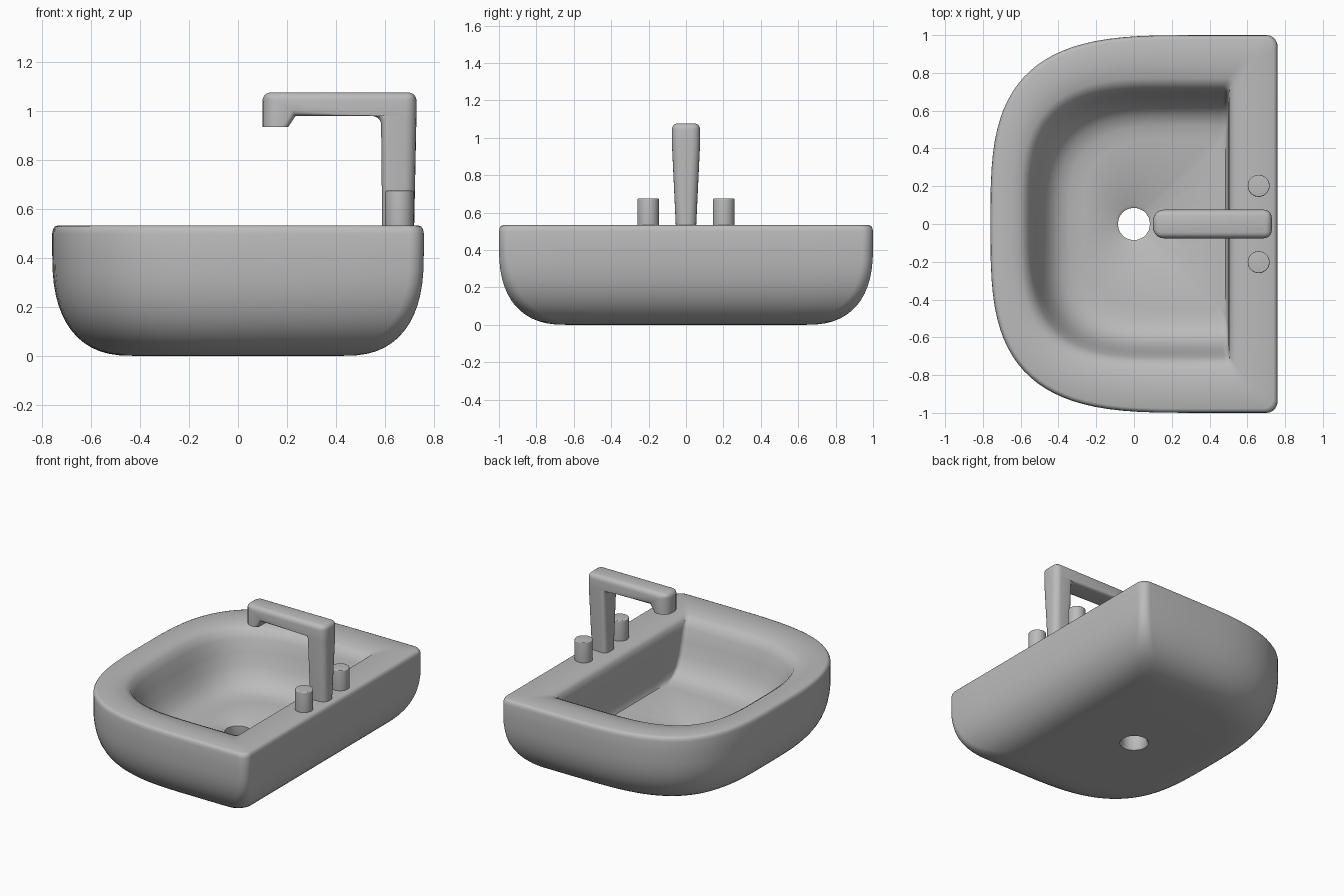
import bpy, bmesh, math

if "Cube" in bpy.data.objects:
    bpy.data.objects.remove(bpy.data.objects["Cube"])

grey = bpy.data.materials.new("plain_grey")
grey.diffuse_color = (0.5, 0.5, 0.5, 1)
grey.use_nodes = True
grey.node_tree.nodes["Principled BSDF"].inputs["Base Color"].default_value = grey.diffuse_color


def finish(name, bm, bevel=0.0, limit='WEIGHT', angle=40):
    bmesh.ops.recalc_face_normals(bm, faces=bm.faces)
    me = bpy.data.meshes.new(name)
    bm.to_mesh(me)
    bm.free()
    ob = bpy.data.objects.new(name, me)
    bpy.context.collection.objects.link(ob)
    me.materials.append(grey)
    bpy.ops.object.select_all(action='DESELECT')
    ob.select_set(True)
    bpy.context.view_layer.objects.active = ob
    if bevel:
        mod = ob.modifiers.new("bevel", 'BEVEL')
        mod.width = bevel
        mod.segments = 5
        mod.limit_method = limit
        mod.use_clamp_overlap = False
        bpy.ops.object.modifier_apply(modifier=mod.name)
    bpy.ops.object.shade_smooth_by_angle(angle=math.radians(angle))
    return ob


def d_ring(front, back, half, r, z, n=3.3):
    """D-shaped outline: superellipse front, straight back with corner radius r."""
    cx = back - 0.41 * (back - front) / 1.52
    a = cx - front
    half_pts = []
    for i in range(25):                       # front centre to widest point
        t = math.pi / 2 * i / 24
        half_pts.append((cx - a * math.cos(t) ** (2 / n), half * math.sin(t) ** (2 / n)))
    for i in range(9):                        # rounded back corner
        t = math.pi / 2 * (1 - i / 8)
        half_pts.append((back - r + r * math.cos(t), half - r + r * math.sin(t)))
    for k in (0.7, 0.35, 0):                  # straight back
        half_pts.append((back, (half - r) * k))
    pts = half_pts + [(x, -y) for x, y in half_pts[-2:0:-1]]
    return [(x, y, z) for x, y in pts]


def circle_ring(r, z):
    out = []
    for x, y, _ in d_ring(-0.76, 0.76, 1, 0.06, 0):
        d = math.hypot(x, y)
        out.append((r * x / d, r * y / d, z))
    return out


# Basin: one closed loft from the drain underside, up the outside and down the bowl
rings = [circle_ring(0.085, 0.015), circle_ring(0.095, 0)]
for i in range(15):
    t = math.pi / 2 * i / 14
    d = 0.33 * (1 - math.sin(t) ** 0.8)
    z = 0.42 * (1 - math.cos(t) ** 0.8)
    rings.append(d_ring(-0.76 + d, 0.76 - d, 1 - 1.1 * d, 0.06 + 0.3 * d, z))
rings += [d_ring(-0.76 + d, 0.76 - d, 1 - d, 0.06, z)
          for d, z in ((0, 0.5), (0.003, 0.516), (0.01, 0.528), (0.022, 0.533))]
bowl = [(-0.65, 0.59, 0.85, 0.530), (-0.60, 0.53, 0.77, 0.520), (-0.57, 0.507, 0.73, 0.500),
        (-0.545, 0.503, 0.705, 0.45), (-0.52, 0.50, 0.68, 0.37), (-0.49, 0.50, 0.655, 0.28),
        (-0.45, 0.498, 0.62, 0.21), (-0.40, 0.495, 0.575, 0.165), (-0.34, 0.485, 0.52, 0.145),
        (-0.27, 0.45, 0.45, 0.138)]
rings += [d_ring(f, b, h, 0.03, z) for f, b, h, z in bowl]
rings += [circle_ring(0.10, 0.127), circle_ring(0.085, 0.118)]

bm = bmesh.new()
vr = [[bm.verts.new(p) for p in ring] for ring in rings]
count = len(vr[0])
for k in range(len(vr)):
    a, b = vr[k], vr[(k + 1) % len(vr)]
    for i in range(count):
        j = (i + 1) % count
        bm.faces.new((a[i], a[j], b[j], b[i]))
finish("basin", bm, angle=45)

# Faucet: side profile given width, with a tapering column and rounded edges
prof = [(0.10, 0.935), (0.205, 0.935), (0.235, 0.98), (0.585, 0.98),
        (0.59, 0.50), (0.72, 0.50), (0.73, 0.98), (0.73, 1.077), (0.10, 1.077)]
bm = bmesh.new()
sides = []
for s in (1, -1):
    vs = [bm.verts.new((x, s * (0.053 if z == 0.5 else 0.076), z)) for x, z in prof]
    bm.faces.new([vs[i] for i in (0, 1, 2, 3, 6, 7, 8)])
    bm.faces.new(vs[3:7])
    sides.append(vs)
for i in range(len(prof)):
    j = (i + 1) % len(prof)
    bm.faces.new((sides[0][i], sides[0][j], sides[1][j], sides[1][i]))
weight = bm.edges.layers.float.new("bevel_weight_edge")
rim = {1: .4, 2: .4, 3: .5, 5: .75, 6: .75, 7: .55, 8: 1}
for vs in sides:
    for i, w in rim.items():
        bm.edges.get((vs[i], vs[(i + 1) % len(prof)]))[weight] = w
for i in (3, 7, 8):                           # inner bend and top ends
    bm.edges.get((sides[0][i], sides[1][i]))[weight] = 0.55
finish("faucet", bm, bevel=0.06)

# Tap handles
for name, y in (("left_handle", 0.202), ("right_handle", -0.202)):
    bm = bmesh.new()
    bmesh.ops.create_cone(bm, cap_ends=True, segments=40, radius1=0.058, radius2=0.058, depth=0.175)
    bmesh.ops.translate(bm, verts=bm.verts, vec=(0.66, y, 0.5875))
    finish(name, bm, bevel=0.006, limit='ANGLE')
